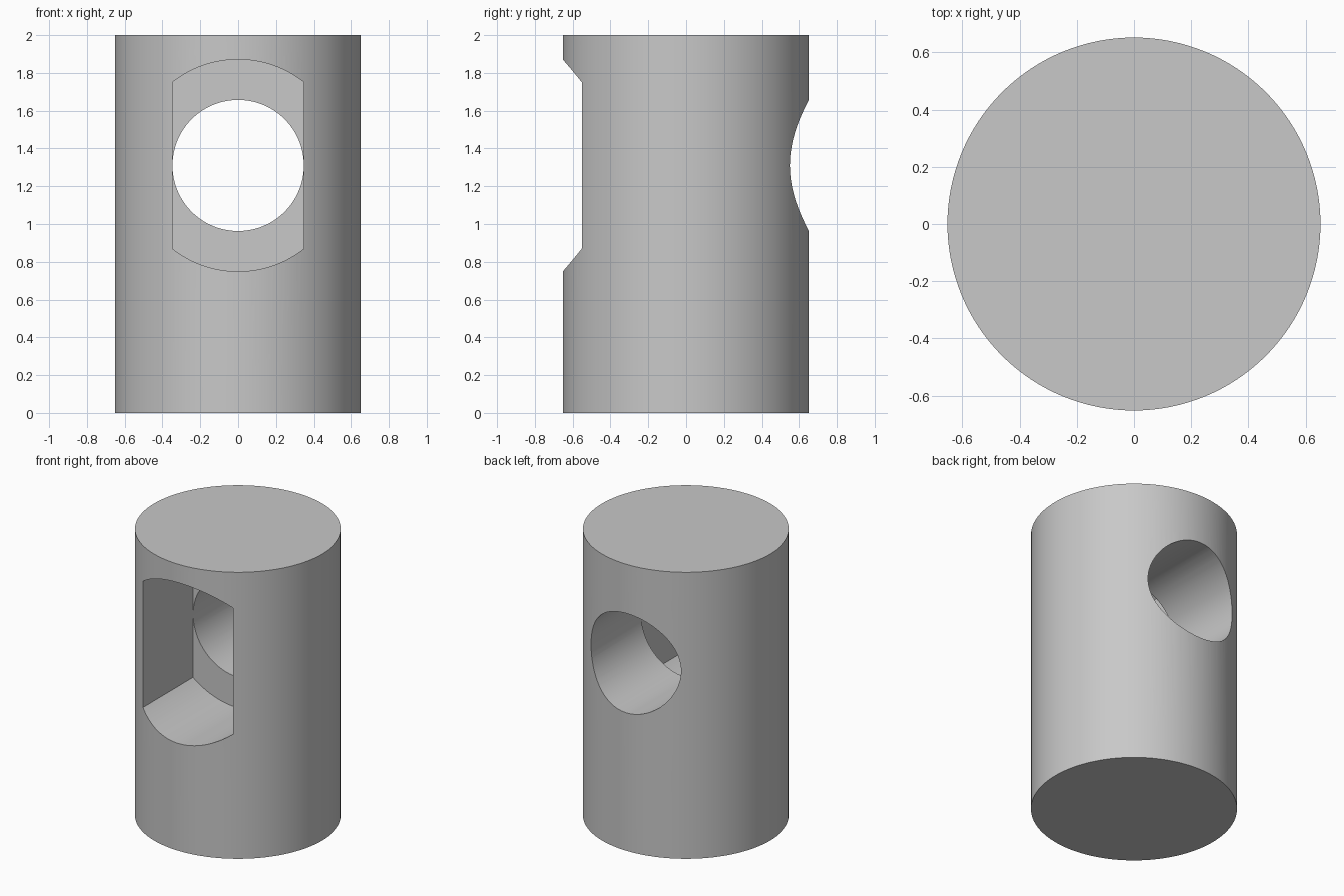
import bpy, bmesh, math

cube = bpy.data.objects.get("Cube")
if cube:
    bpy.data.objects.remove(cube)

RADIUS, HEIGHT = 0.652, 2.0
BORE_Z, BORE_R = 1.31, 0.347
POCKET_R, POCKET_HALF = 0.561, 0.348

grey = bpy.data.materials.new("plain grey")
grey.use_nodes = True
colour = (0.58, 0.58, 0.58, 1)
grey.diffuse_color = colour
grey.node_tree.nodes["Principled BSDF"].inputs["Base Color"].default_value = colour


def arc(radius, start, end, steps):
    return [(radius * math.cos(start + (end - start) * i / steps),
             radius * math.sin(start + (end - start) * i / steps)) for i in range(steps + 1)]


def cutter(name, profile, y0, y1):
    """Extrude an x-z profile, centred on the bore axis, from y0 to y1."""
    bm = bmesh.new()
    face = bm.faces.new([bm.verts.new((x, y0, BORE_Z + z)) for x, z in profile])
    moved = bmesh.ops.extrude_face_region(bm, geom=[face])["geom"]
    verts = [v for v in moved if isinstance(v, bmesh.types.BMVert)]
    bmesh.ops.translate(bm, vec=(0, y1 - y0, 0), verts=verts)
    bmesh.ops.recalc_face_normals(bm, faces=bm.faces)
    mesh = bpy.data.meshes.new(name)
    bm.to_mesh(mesh)
    bm.free()
    mesh.materials.append(grey)
    obj = bpy.data.objects.new(name, mesh)
    bpy.context.collection.objects.link(obj)
    obj.hide_render = True
    return obj


# Solid cylinder body
bpy.ops.mesh.primitive_cylinder_add(vertices=128, radius=RADIUS, depth=HEIGHT,
                                    location=(0, 0, HEIGHT / 2))
body = bpy.context.object
body.name = "cylinder_body"
body.data.materials.append(grey)

# Front pocket: flat sides, arched top and bottom, reaching the middle of the body
a = math.acos(POCKET_HALF / POCKET_R)
pocket = cutter("pocket_cutter",
                arc(POCKET_R, a, math.pi - a, 32)
                + arc(POCKET_R, math.pi + a, 2 * math.pi - a, 32), -1, 0)

# Round bore from the pocket floor out through the back
bore = cutter("bore_cutter", arc(BORE_R, 0, 2 * math.pi, 96)[:-1], -0.1, 1)

for tool in (pocket, bore):
    cut = body.modifiers.new(tool.name, "BOOLEAN")
    cut.operation = "DIFFERENCE"
    cut.solver = "EXACT"
    cut.object = tool
    bpy.ops.object.modifier_apply(modifier=cut.name)
    bpy.data.objects.remove(tool)

bpy.ops.object.shade_smooth_by_angle(angle=math.radians(30))
